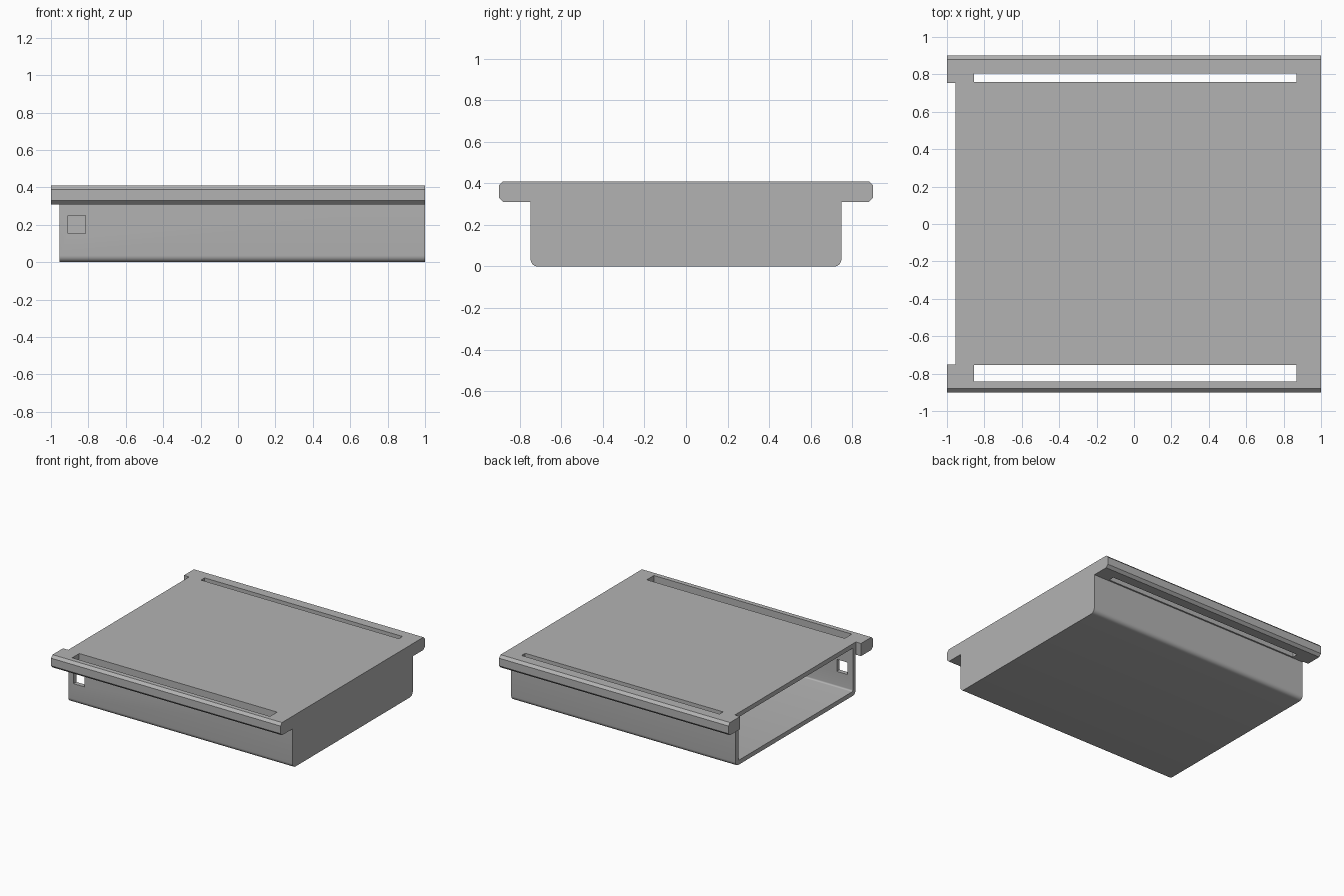
import bpy, bmesh, math

cube = bpy.data.objects.get("Cube")
if cube:
    bpy.data.objects.remove(cube, do_unlink=True)

grey = bpy.data.materials.new("plain grey")
grey.use_nodes = True
colour = (0.45, 0.45, 0.45, 1)
grey.diffuse_color = colour
grey.node_tree.nodes["Principled BSDF"].inputs["Base Color"].default_value = colour


def fillet(cy, cz, r, start, steps=6):
    """Quarter arc in the y-z plane, counter-clockwise from start degrees."""
    angles = [math.radians(start + 90 * i / steps) for i in range(steps + 1)]
    return [(cy + r * math.cos(a), cz + r * math.sin(a)) for a in angles]


def extrude_x(name, profile, x0, x1):
    """Solid made by sweeping a y-z profile along x."""
    bm = bmesh.new()
    face = bm.faces.new([bm.verts.new((x0, y, z)) for y, z in profile])
    swept = bmesh.ops.extrude_face_region(bm, geom=[face])["geom"]
    verts = [v for v in swept if isinstance(v, bmesh.types.BMVert)]
    bmesh.ops.translate(bm, verts=verts, vec=(x1 - x0, 0, 0))
    bmesh.ops.recalc_face_normals(bm, faces=bm.faces)
    mesh = bpy.data.meshes.new(name)
    bm.to_mesh(mesh)
    bm.free()
    mesh.materials.append(grey)
    obj = bpy.data.objects.new(name, mesh)
    bpy.context.collection.objects.link(obj)
    return obj


def block(name, x0, x1, y0, y1, z0, z1):
    return extrude_x(name, [(y0, z0), (y1, z0), (y1, z1), (y0, z1)], x0, x1)


def carve(target, cutter):
    """Cut one solid out of another and discard the cutter."""
    cutter.hide_render = True
    mod = target.modifiers.new(cutter.name, "BOOLEAN")
    mod.operation, mod.solver, mod.object = "DIFFERENCE", "EXACT", cutter
    bpy.context.view_layer.objects.active = target
    bpy.ops.object.modifier_apply(modifier=mod.name)
    bpy.data.objects.remove(cutter, do_unlink=True)


WALL, RIM, TOP, UNDER = 0.748, 0.9, 0.41, 0.31
R, C, T = 0.035, 0.02, 0.035

# Tray body with side flanges: rounded bottom, bevelled flange edges
body_profile = (
    fillet(-WALL + R, R, R, 180) + fillet(WALL - R, R, R, 270)
    + [(WALL, UNDER), (RIM - C, UNDER)]
    + [(RIM, UNDER + C), (RIM, TOP - C), (RIM - C, TOP)]
    + [(-RIM + C, TOP), (-RIM, TOP - C), (-RIM, UNDER + C)]
    + [(-RIM + C, UNDER), (-WALL, UNDER)]
)
body = extrude_x("flanged_tray", body_profile, -1, 1)

# Step at the open end, leaving only the flange tips
carve(body, block("end_step", -1.2, -0.955, -0.75, 0.755, -0.1, 0.6))

# Hollow interior, open at one end
inner, r = WALL - T, 0.012
cavity_profile = (
    fillet(-inner + r, T + r, r, 180) + fillet(inner - r, T + r, r, 270)
    + [(inner, TOP - T), (-inner, TOP - T)]
)
carve(body, extrude_x("cavity", cavity_profile, -1.2, 1 - T))

# Long slots through the flanges, the front one wider
carve(body, block("front_slot", -0.855, 0.87, -0.843, -0.755, 0.2, 0.6))
carve(body, block("back_slot", -0.855, 0.87, 0.76, 0.805, 0.2, 0.6))

# Square window in the front wall
carve(body, block("window", -0.91, -0.815, -0.8, -0.6, 0.155, 0.25))

# Smooth the round corners, keep the rest sharp
bpy.ops.object.select_all(action="DESELECT")
body.select_set(True)
bpy.context.view_layer.objects.active = body
bpy.ops.object.shade_smooth_by_angle(angle=math.radians(30))
